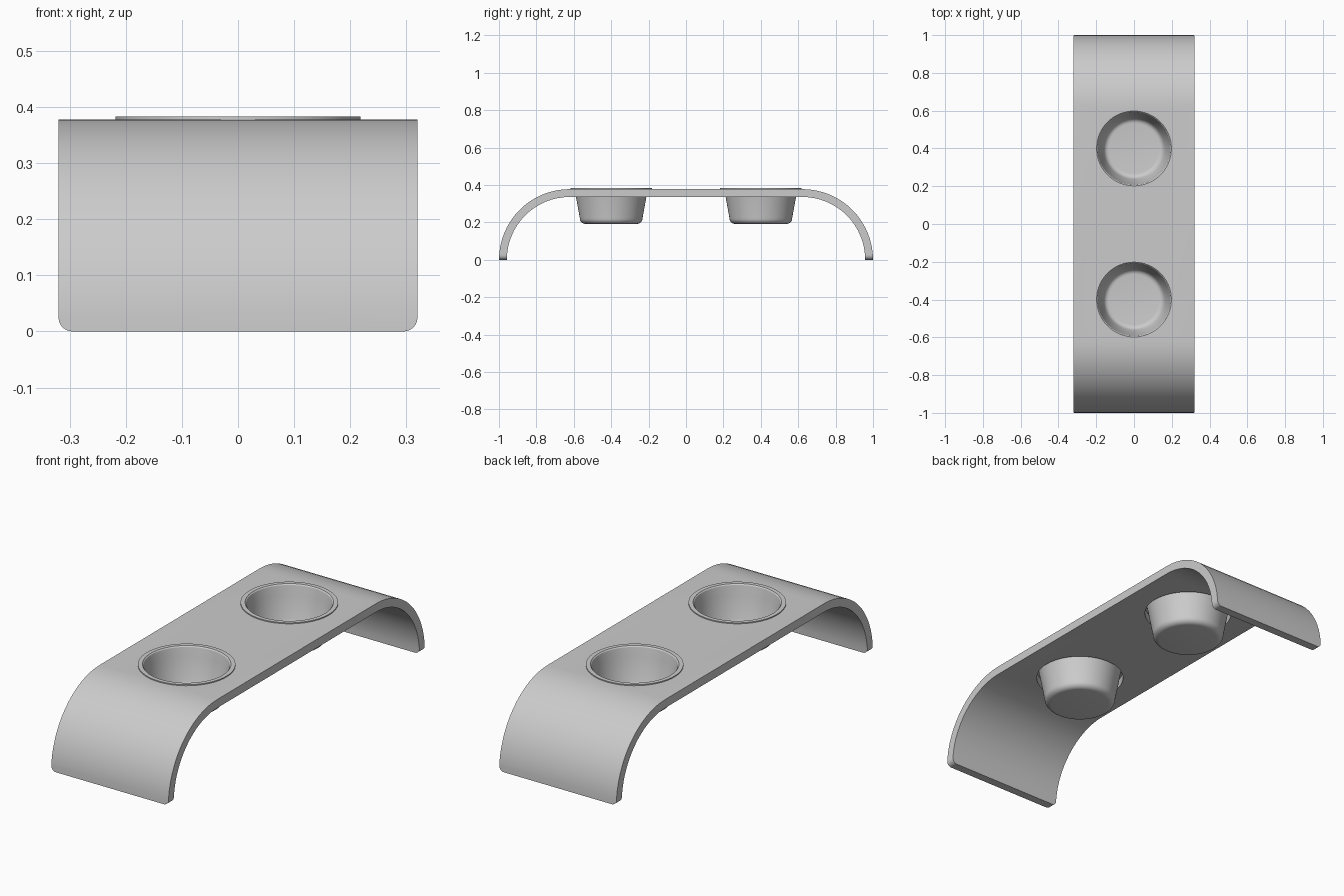
import bpy, bmesh
from math import sin, cos, pi, radians

if "Cube" in bpy.data.objects:
    bpy.data.objects.remove(bpy.data.objects["Cube"])

W, R, T, C = 0.32, 0.378, 0.042, 0.622   # half width, arc radius, thickness, arc centre
ARC = 16


def make(name, bm, smooth=True):
    bmesh.ops.recalc_face_normals(bm, faces=bm.faces[:])
    me = bpy.data.meshes.new(name)
    bm.to_mesh(me)
    bm.free()
    ob = bpy.data.objects.new(name, me)
    bpy.context.collection.objects.link(ob)
    return ob


def smooth(ob):
    bpy.ops.object.select_all(action='DESELECT')
    ob.select_set(True)
    bpy.context.view_layer.objects.active = ob
    bpy.ops.object.shade_smooth_by_angle(angle=radians(30))


def lathe(name, profile, y, steps=64):
    bm = bmesh.new()
    vs = [bm.verts.new((r, y, z)) for r, z in profile]
    es = [bm.edges.new(p) for p in zip(vs, vs[1:])]
    bmesh.ops.spin(bm, geom=vs + es, cent=(0, y, 0), axis=(0, 0, 1),
                   angle=2 * pi, steps=steps)
    bmesh.ops.remove_doubles(bm, verts=bm.verts[:], dist=1e-5)
    return make(name, bm)


# Arched strip: outer and inner curve swept across the width
def curve(r):
    right = [(C + r * cos(a), r * sin(a)) for a in (i * pi / 2 / ARC for i in range(ARC + 1))]
    return right + [(-y, z) for y, z in reversed(right)]


bm = bmesh.new()
rows = [[[bm.verts.new((x, y, z)) for y, z in curve(r)] for r in (R, R - T)] for x in (-W, W)]
(lo, li), (ro, ri) = rows
for a, b in ((lo, ro), (ro, ri), (ri, li), (li, lo)):
    for i in range(len(a) - 1):
        bm.faces.new((a[i], a[i + 1], b[i + 1], b[i]))
for i in (0, -1):
    bm.faces.new((lo[i], ro[i], ri[i], li[i]))
# Rounded foot corners
corners = [bm.edges.get((o[i], n[i])) for o, n in rows for i in (0, -1)]
bmesh.ops.bevel(bm, geom=corners, offset=0.025, segments=6, profile=0.5, affect='EDGES')
strip = make("arched_strip", bm)

# Round holes through the strip
for y in (-0.4, 0.4):
    cutter = lathe("hole_cutter", [(0, 0.2), (0.205, 0.2), (0.205, 0.5), (0, 0.5)], y)
    cutter.hide_render = True
    mod = strip.modifiers.new("hole", 'BOOLEAN')
    mod.operation, mod.solver, mod.object = 'DIFFERENCE', 'EXACT', cutter
    bpy.context.view_layer.objects.active = strip
    bpy.ops.object.modifier_apply(modifier=mod.name)
    bpy.data.objects.remove(cutter)
smooth(strip)

# Bowls: thin flange, tapered wall, rounded base
def fillet(cr, cz, r):
    return [(cr + r * cos(a), cz - r * sin(a)) for a in (i * pi / 12 for i in range(1, 7))]


outer = [(0.218, 0.378), (0.196, 0.378), (0.188, 0.335), (0.168, 0.225)] + fillet(0.137, 0.223, 0.031) + [(0, 0.192)]
inner = [(0.218, 0.383), (0.198, 0.383), (0.193, 0.378), (0.184, 0.335), (0.164, 0.225)] + fillet(0.133, 0.224, 0.028) + [(0, 0.196)]
for name, y in (("front_bowl", -0.4), ("back_bowl", 0.4)):
    smooth(lathe(name, outer[::-1] + inner, y))
